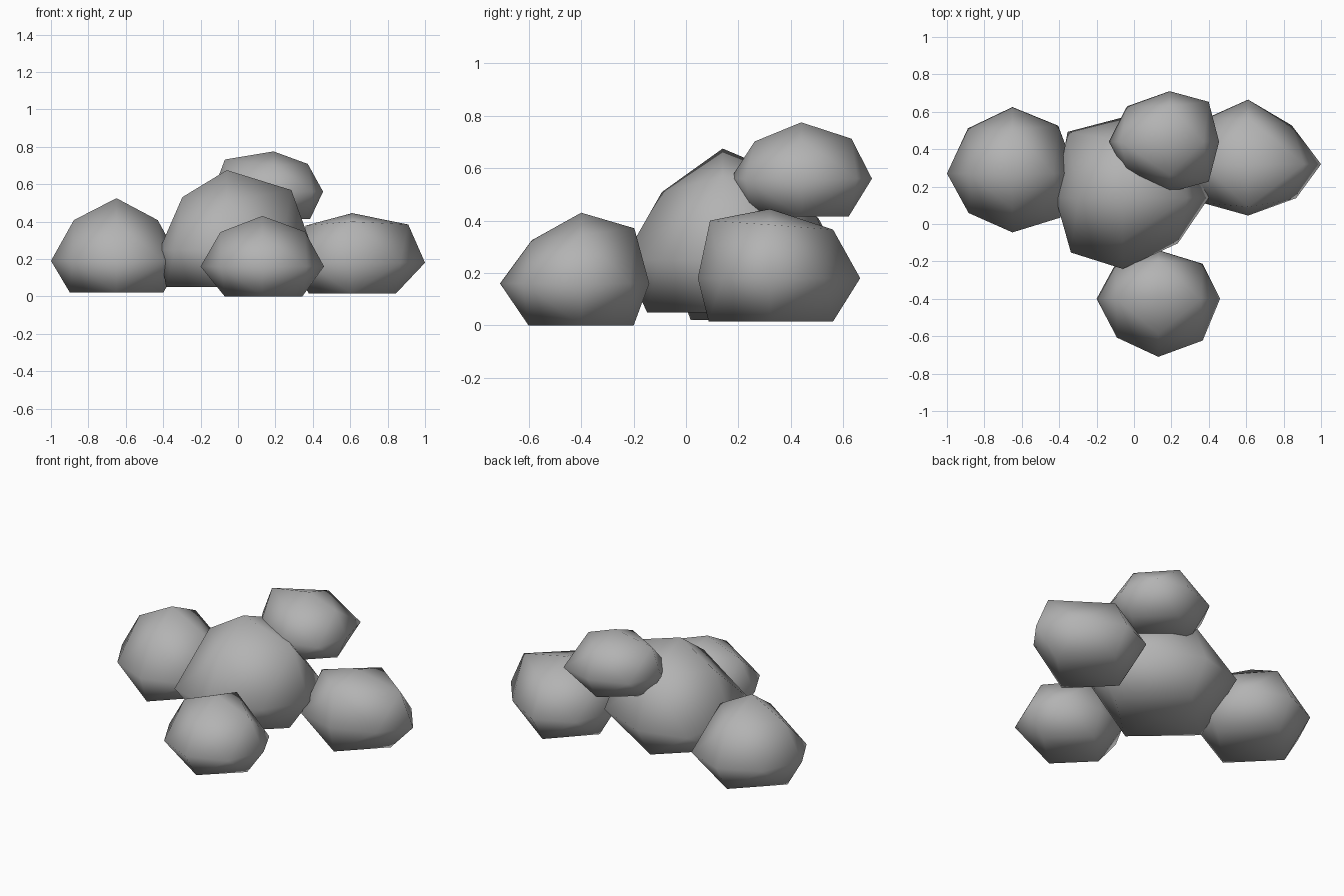
import bpy
import bmesh
from mathutils import Vector

if "Cube" in bpy.data.objects:
    bpy.data.objects.remove(bpy.data.objects["Cube"], do_unlink=True)

grey = bpy.data.materials.new("soft grey")
grey.use_nodes = True
grey.diffuse_color = (.45, .45, .45, 1)
grey.node_tree.nodes["Principled BSDF"].inputs["Base Color"].default_value = (.45, .45, .45, 1)

SIGNS = (-1, 1)


def make_puff(name, center, reach, waist, upper, lower):
    """Subdivided octahedron with uneven corners and a flattened base.

    reach: distance to left/right, front/back and base/top corners, per axis.
    waist, upper, lower: bulge of the mid-edge corners between those directions.
    """
    def corner(axis, sign):
        point = Vector((0, 0, 0))
        point[axis] = sign * reach[axis][sign > 0]
        return point

    bm = bmesh.new()
    verts = {}

    def add(key, point):
        point.z = max(point.z, -reach[2][0])
        verts[key] = bm.verts.new(point + Vector(center))

    # Six main corners
    for axis in range(3):
        for sign in SIGNS:
            key = [0, 0, 0]
            key[axis] = sign
            add(tuple(key), corner(axis, sign))

    # Waist corners, running round from front right
    ring = ((-1, -1), (1, -1), (1, 1), (-1, 1))
    for (sx, sy), bulge in zip(ring, waist):
        add((sx, sy, 0), bulge * (corner(0, sx) + corner(1, sy)))

    # Shoulder corners above, and base corners level with the flat bottom
    sides = ((0, -1), (0, 1), (1, -1), (1, 1))
    for (axis, sign), high, low in zip(sides, upper, lower):
        key = [0, 0, 1]
        key[axis] = sign
        add(tuple(key), high * (corner(axis, sign) + corner(2, 1)))
        key[2] = -1
        add(tuple(key), low * corner(axis, sign) + corner(2, -1))

    # Four triangles in each octant
    for sx in SIGNS:
        for sy in SIGNS:
            for sz in SIGNS:
                a, b, c = verts[sx, 0, 0], verts[0, sy, 0], verts[0, 0, sz]
                ab, bc, ca = verts[sx, sy, 0], verts[0, sy, sz], verts[sx, 0, sz]
                for tri in ((a, ab, ca), (ab, b, bc), (ca, bc, c), (ab, bc, ca)):
                    bm.faces.new(tri).smooth = True

    bmesh.ops.recalc_face_normals(bm, faces=bm.faces)
    mesh = bpy.data.meshes.new(name)
    bm.to_mesh(mesh)
    bm.free()
    mesh.materials.append(grey)
    bpy.context.collection.objects.link(bpy.data.objects.new(name, mesh))


# Large middle puff
make_puff("central_puff", (-.06, .14, .25),
          ((.36, .46), (.38, .43), (.2, .425)),
          waist=(.77, .64, .7, .82),
          upper=(.66, .75, .61, .7),
          lower=(.9, .7, .76, .7))

# Puffs around the sides
make_puff("right_puff", (-.65, .27, .19),
          ((.35, .34), (.315, .355), (.17, .335)),
          waist=(.67, .75, .72, .68),
          upper=(.65, .65, .6, .66),
          lower=(.71, .74, .8, .7))

make_puff("left_puff", (.61, .32, .18),
          ((.33, .39), (.275, .345), (.165, .265)),
          waist=(.75, .66, .6, .7),
          upper=(.75, .77, .83, .7),
          lower=(.7, .6, .85, .7))

make_puff("front_puff", (.13, -.4, .16),
          ((.33, .33), (.31, .26), (.16, .27)),
          waist=(.67, .72, .72, .7),
          upper=(.68, .69, .61, .78),
          lower=(.61, .65, .65, .77))

# Raised puff at the back
make_puff("upper_back_puff", (.19, .44, .56),
          ((.325, .265), (.27, .27), (.145, .215)),
          waist=(.68, .79, .79, .7),
          upper=(.8, .69, .66, .71),
          lower=(.7, .74, .7, .67))
